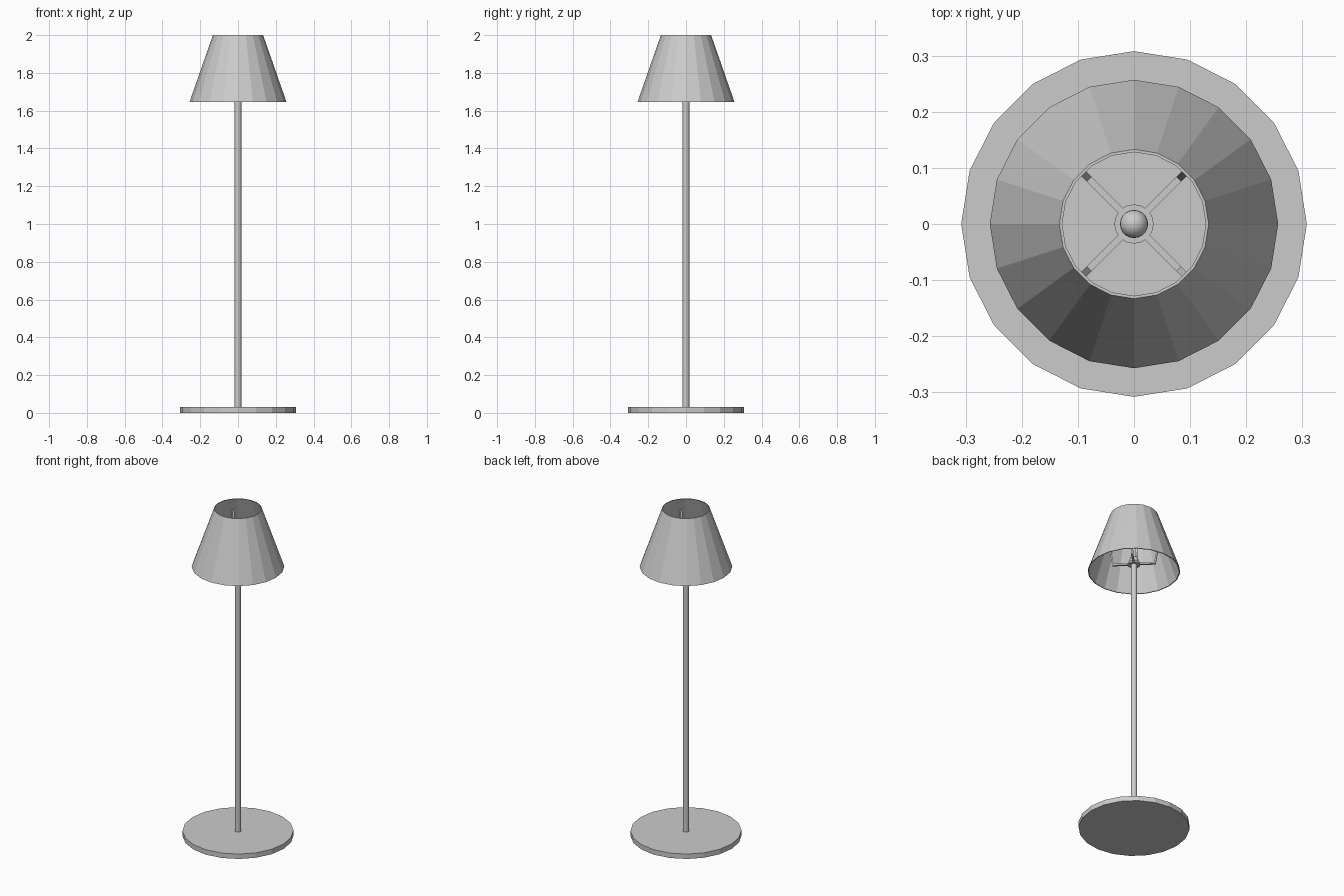
import bpy, bmesh, math
from mathutils import Matrix, Vector

if "Cube" in bpy.data.objects:
    bpy.data.objects.remove(bpy.data.objects["Cube"])


def make(name, bm, smooth=False):
    bmesh.ops.recalc_face_normals(bm, faces=bm.faces)
    me = bpy.data.meshes.new(name)
    bm.to_mesh(me)
    bm.free()
    ob = bpy.data.objects.new(name, me)
    bpy.context.collection.objects.link(ob)
    if smooth:
        bpy.ops.object.select_all(action='DESELECT')
        ob.select_set(True)
        bpy.context.view_layer.objects.active = ob
        bpy.ops.object.shade_smooth_by_angle(angle=math.radians(40))
    return ob


def lathe(name, profile, sides, closed=False, smooth=False):
    """Revolve (radius, z) points; open profiles get end caps."""
    bm = bmesh.new()
    rings = [[bm.verts.new((r * math.cos(2 * math.pi * i / sides),
                            r * math.sin(2 * math.pi * i / sides), z))
              for i in range(sides)] for r, z in profile]
    pairs = list(zip(rings, rings[1:]))
    if closed:
        pairs.append((rings[-1], rings[0]))
    else:
        bm.faces.new(rings[0])
        bm.faces.new(rings[-1])
    for a, b in pairs:
        for i in range(sides):
            j = (i + 1) % sides
            bm.faces.new((a[i], a[j], b[j], b[i]))
    return make(name, bm, smooth)


# Base disc and pole
lathe("base", [(0.308, 0), (0.308, 0.03)], 20)
lathe("pole", [(0.018, 0.03), (0.018, 1.70)], 16, smooth=True)

# Thin-walled tapered shade
lathe("shade", [(0.257, 1.645), (0.133, 2.0), (0.128, 2.0), (0.252, 1.645)],
      20, closed=True)

# Hub and bulb
lathe("hub", [(0.035, 1.684), (0.035, 1.696)], 16, smooth=True)
bm = bmesh.new()
bmesh.ops.create_uvsphere(bm, u_segments=20, v_segments=12, radius=0.025,
                          matrix=Matrix.Translation((0, 0, 1.715)))
make("bulb", bm, smooth=True)

# Four bent arms rising to the inside of the shade
ARM = [(0.03, 1.685), (0.120, 1.685), (0.158, 1.92), (0.150, 1.92),
       (0.113, 1.695), (0.03, 1.695)]
for k in range(4):
    bm = bmesh.new()
    face = bm.faces.new([bm.verts.new((r, -0.006, z)) for r, z in ARM])
    ext = bmesh.ops.extrude_face_region(bm, geom=[face], use_keep_orig=True)
    new = [g for g in ext["geom"] if isinstance(g, bmesh.types.BMVert)]
    bmesh.ops.translate(bm, vec=Vector((0, 0.012, 0)), verts=new)
    turn = Matrix.Rotation(math.radians(45 + 90 * k), 4, 'Z')
    bmesh.ops.transform(bm, matrix=turn, verts=bm.verts)
    make(f"shade_arm_{k + 1}", bm)
